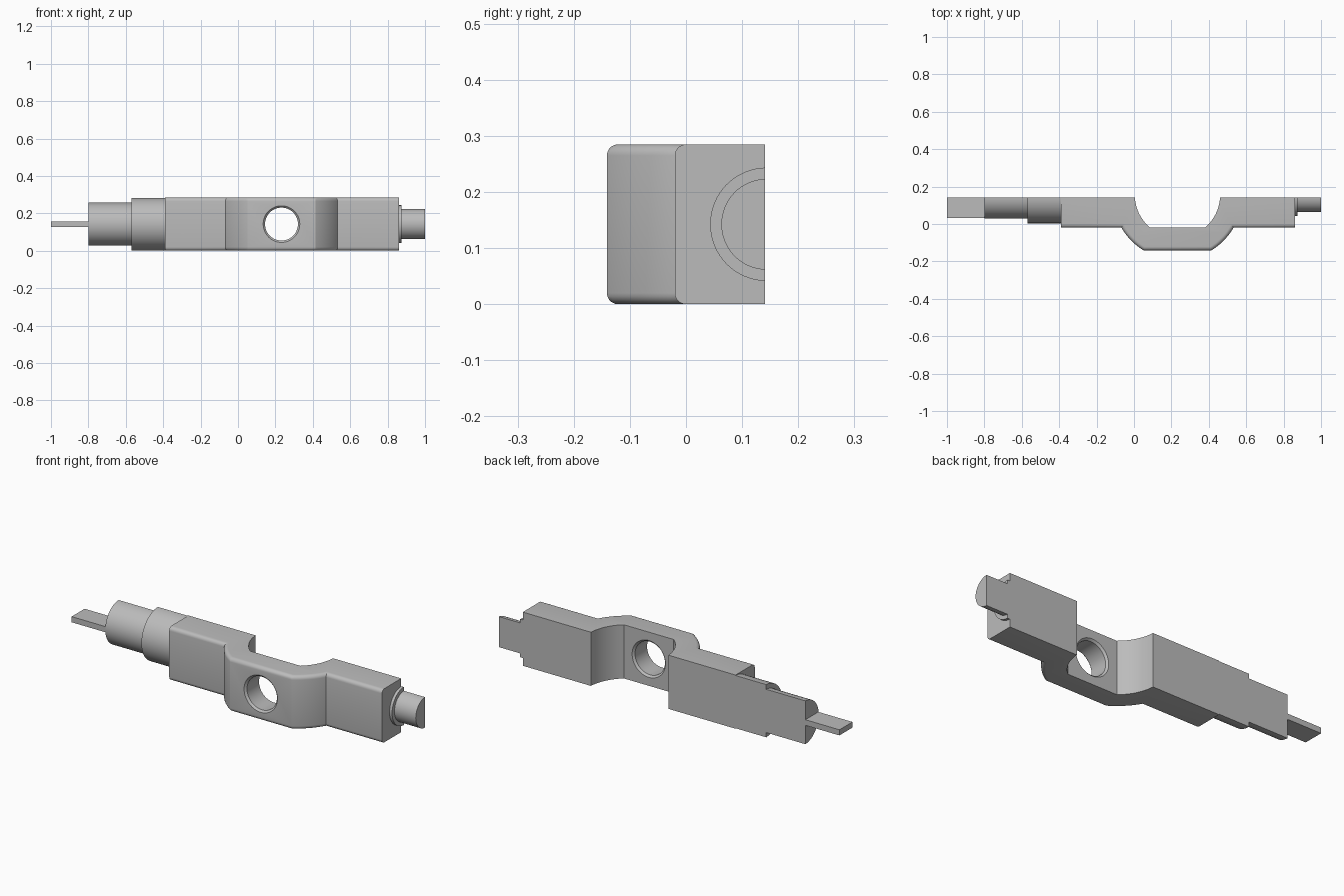
import bpy, bmesh
from math import acos, asin, cos, sin, pi
from mathutils import Vector

if "Cube" in bpy.data.objects:
    bpy.data.objects.remove(bpy.data.objects["Cube"], do_unlink=True)

H = 0.285          # body height
MID = H / 2        # height of the long axis
BACK = 0.141       # flat back plane
FRONT = -0.02      # front of the straight arms
NOSE = -0.141      # front of the offset middle
CX, CY = 0.2325, 0.155   # centre of the offset arcs

metal = bpy.data.materials.new("grey metal")
metal.use_nodes = True
grey = (0.5, 0.5, 0.5, 1)
metal.diffuse_color = grey
metal.node_tree.nodes["Principled BSDF"].inputs["Base Color"].default_value = grey


def make_object(name, bm):
    bmesh.ops.recalc_face_normals(bm, faces=bm.faces)
    mesh = bpy.data.meshes.new(name)
    bm.to_mesh(mesh)
    bm.free()
    mesh.materials.append(metal)
    obj = bpy.data.objects.new(name, mesh)
    bpy.context.collection.objects.link(obj)
    return obj


def prism(points, direction):
    """Solid made by sweeping a closed outline along a direction."""
    bm = bmesh.new()
    face = bm.faces.new([bm.verts.new(p) for p in points])
    swept = bmesh.ops.extrude_face_region(bm, geom=[face])["geom"]
    verts = [v for v in swept if isinstance(v, bmesh.types.BMVert)]
    bmesh.ops.translate(bm, verts=verts, vec=Vector(direction))
    return bm


def finish(obj):
    bpy.ops.object.select_all(action="DESELECT")
    obj.select_set(True)
    bpy.context.view_layer.objects.active = obj
    bpy.ops.object.shade_smooth_by_angle(angle=0.44)


def arc(radius, y0, y1, side, steps=12):
    """Arc of the offset bend between two depths, on the side given by its sign."""
    a0, a1 = asin((CY - y0) / radius), asin((CY - y1) / radius)
    angles = [a0 + (a1 - a0) * i / steps for i in range(steps + 1)]
    return [(CX + side * radius * cos(a), CY - radius * sin(a)) for a in angles]


# Body: straight arms joined by a curved offset middle
front = [(-0.39, FRONT)] + arc(0.347, FRONT, NOSE, -1) \
    + arc(0.347, NOSE, FRONT, 1) + [(0.86, FRONT)]
rear = [(0.86, BACK)] + arc(0.228, BACK, FRONT, 1) \
    + arc(0.228, FRONT, BACK, -1) + [(-0.39, BACK)]
bm = prism([(x, y, 0) for x, y in front + rear], (0, 0, H))
front_points = [Vector(p) for p in front]


def on_front(v):
    return any((v.co.xy - p).length < 1e-4 for p in front_points)


# Rounded top and bottom front edges
rim = [e for e in bm.edges
       if abs(e.verts[0].co.z - e.verts[1].co.z) < 1e-5
       and all(on_front(v) for v in e.verts)]
bmesh.ops.bevel(bm, geom=rim, offset=0.02, offset_type="OFFSET", segments=5,
                profile=0.5, affect="EDGES")
body = make_object("offset_body", bm)

# Cross hole with a small chamfer at both mouths
bm = bmesh.new()
SIDES = 48
stations = [(NOSE - 0.02, 0.098), (NOSE, 0.098), (NOSE + 0.01, 0.088),
            (FRONT - 0.01, 0.088), (FRONT, 0.098), (FRONT + 0.02, 0.098)]
rings = [[bm.verts.new((CX + r * cos(2 * pi * i / SIDES), y,
                        MID + r * sin(2 * pi * i / SIDES)))
          for i in range(SIDES)] for y, r in stations]
for a, b in zip(rings, rings[1:]):
    for i in range(SIDES):
        j = (i + 1) % SIDES
        bm.faces.new((a[i], a[j], b[j], b[i]))
bm.faces.new(rings[0])
bm.faces.new(rings[-1])
cutter = make_object("hole_cutter", bm)
cutter.hide_render = True
hole = body.modifiers.new("cross hole", "BOOLEAN")
hole.operation = "DIFFERENCE"
hole.solver = "EXACT"
hole.object = cutter
bpy.context.view_layer.objects.active = body
bpy.ops.object.modifier_apply(modifier=hole.name)
bpy.data.objects.remove(cutter, do_unlink=True)
finish(body)

# Half-round shanks, cut flat at the back plane
AXIS_Y = 0.144
for name, x0, x1, r in (("large_left_shank", -0.57, -0.39, 0.14),
                        ("small_left_shank", -0.80, -0.57, 0.115),
                        ("right_collar", 0.86, 0.875, 0.101),
                        ("right_pin", 0.875, 1.0, 0.081)):
    limit = acos((AXIS_Y - BACK) / r)
    angles = [limit * (2 * i / 32 - 1) for i in range(33)]
    outline = [(x0, AXIS_Y - r * cos(a), MID + r * sin(a)) for a in angles]
    finish(make_object(name, prism(outline, (x1 - x0, 0, 0))))

# Flat tang at the left end
outline = [(-1, y, MID + z) for y, z in
           ((0.032, -0.015), (BACK, -0.015), (BACK, 0.015), (0.032, 0.015))]
make_object("flat_tang", prism(outline, (0.2, 0, 0)))
